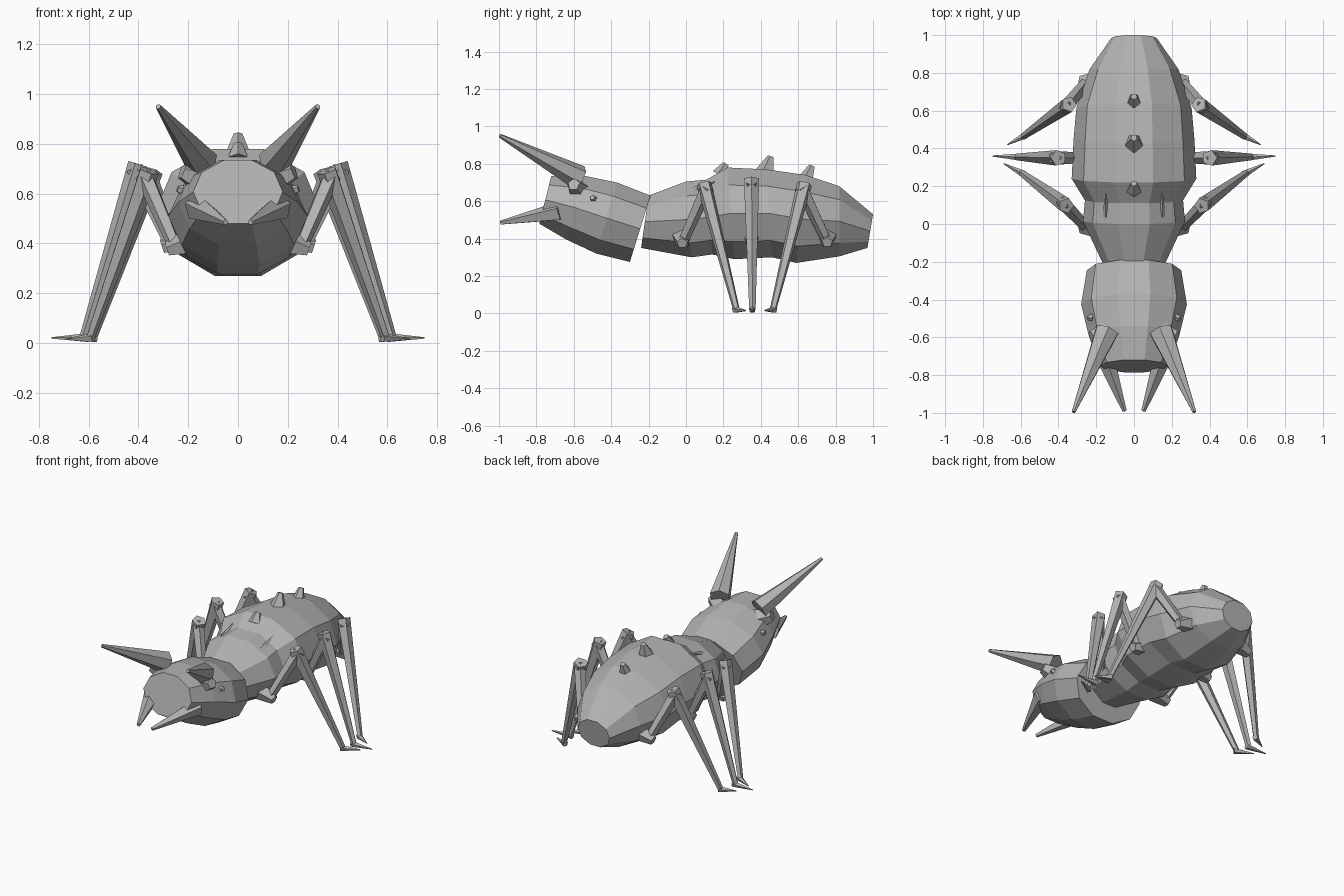
import bpy, bmesh, math
from mathutils import Vector, Matrix

cube = bpy.data.objects.get("Cube")
if cube:
    bpy.data.objects.remove(cube, do_unlink=True)

grey = bpy.data.materials.new("plain grey")
grey.use_nodes = True
COL = (0.45, 0.45, 0.45, 1)
grey.diffuse_color = COL
grey.node_tree.nodes["Principled BSDF"].inputs["Base Color"].default_value = COL


def finish(name, bm, mirror=False):
    bmesh.ops.recalc_face_normals(bm, faces=bm.faces)
    me = bpy.data.meshes.new(name)
    bm.to_mesh(me)
    bm.free()
    me.materials.append(grey)
    ob = bpy.data.objects.new(name, me)
    bpy.context.collection.objects.link(ob)
    if mirror:
        mod = ob.modifiers.new("Mirror", 'MIRROR')
        mod.use_mirror_merge = False
    return ob


def segmented_hull(name, rings, sides=10):
    """Capped tube of ten-sided rings: (top y, top z, bottom y, bottom z, half width)."""
    bm = bmesh.new()
    loops = []
    crest = math.sin(math.radians(72))
    for ty, tz, by, bz, hw in rings:
        mid = Vector((0, (ty + by) / 2, (tz + bz) / 2))
        up = Vector((0, (ty - by) / 2, (tz - bz) / 2)) / crest
        loop = []
        for i in range(sides):
            a = 2 * math.pi * i / sides
            loop.append(bm.verts.new(mid + up * math.sin(a) + Vector((hw * math.cos(a), 0, 0))))
        loops.append(loop)
    for a, b in zip(loops, loops[1:]):
        for i in range(sides):
            j = (i + 1) % sides
            bm.faces.new((a[i], a[j], b[j], b[i]))
    bm.faces.new(loops[0])
    bm.faces.new(loops[-1])
    return finish(name, bm)


def add_taper(bm, p0, p1, r0, r1, sides=5):
    """Tapered prism from p0 to p1."""
    p0, p1 = Vector(p0), Vector(p1)
    d = p1 - p0
    rot = d.to_track_quat('Z', 'Y').to_matrix().to_4x4()
    bmesh.ops.create_cone(bm, cap_ends=True, segments=sides, radius1=r0, radius2=r1,
                          depth=d.length, matrix=Matrix.Translation((p0 + p1) / 2) @ rot)


def taper(name, p0, p1, r0, r1, sides=5, mirror=True):
    bm = bmesh.new()
    add_taper(bm, p0, p1, r0, r1, sides)
    return finish(name, bm, mirror)


# Segmented abdomen
segmented_hull("body", [
    (-0.20, 0.63, -0.24, 0.35, 0.16),
    (0.00, 0.705, 0.03, 0.30, 0.27),
    (0.11, 0.715, 0.14, 0.315, 0.26),
    (0.22, 0.78, 0.26, 0.29, 0.33),
    (0.43, 0.77, 0.46, 0.30, 0.32),
    (0.64, 0.74, 0.59, 0.27, 0.305),
    (0.82, 0.68, 0.82, 0.305, 0.235),
    (1.00, 0.53, 0.97, 0.35, 0.12),
])

# Head with slanted flat face
segmented_hull("head", [
    (-0.19, 0.63, -0.30, 0.275, 0.25),
    (-0.37, 0.70, -0.48, 0.32, 0.28),
    (-0.54, 0.735, -0.64, 0.395, 0.24),
    (-0.72, 0.735, -0.785, 0.48, 0.18),
])

# Horns, their collars, mandibles and eyes
taper("horn", (0.145, -0.57, 0.725), (0.32, -0.995, 0.95), 0.068, 0.011, 6)
taper("horn_collar", (0.13, -0.57, 0.65), (0.225, -0.6, 0.69), 0.07, 0.035)
taper("mandible", (0.165, -0.67, 0.545), (0.05, -0.99, 0.485), 0.055, 0.012)
taper("eye", (0.20, -0.49, 0.605), (0.243, -0.50, 0.62), 0.026, 0.014)

# Back spikes and small ridges
for i, (y, z, ty, tz, r) in enumerate([(0.18, 0.74, 0.215, 0.80, 0.042),
                                       (0.42, 0.74, 0.455, 0.84, 0.060),
                                       (0.64, 0.71, 0.675, 0.79, 0.045)]):
    taper(f"back_spike_{i + 1}", (0, y, z), (0, ty, tz), r, 0.018, 5, False)
taper("back_ridge", (0.15, 0.04, 0.66), (0.15, 0.19, 0.715), 0.015, 0.003, 4)

# Legs: hip, knee, ankle, toe
LEGS = {
    "front": ((0.25, -0.02, 0.38), (0.37, 0.105, 0.66), (0.595, 0.27, 0.02), (0.69, 0.32, 0.015)),
    "middle": ((0.27, 0.35, 0.39), (0.41, 0.35, 0.685), (0.62, 0.355, 0.02), (0.75, 0.36, 0.02)),
    "rear": ((0.25, 0.755, 0.385), (0.355, 0.625, 0.66), (0.585, 0.465, 0.02), (0.67, 0.42, 0.015)),
}
for name, pts in LEGS.items():
    hip, knee, ankle, toe = map(Vector, pts)
    out = (knee - hip).normalized()
    down = (ankle - knee).normalized()
    taper(name + "_hip", hip - Vector((0.07, 0, -0.03)), hip + Vector((0.035, 0, -0.005)), 0.06, 0.03)
    taper(name + "_thigh", hip, knee + out * 0.02, 0.028, 0.038)
    taper(name + "_shin", knee - down * 0.035, ankle, 0.043, 0.018)
    taper(name + "_foot", ankle - (toe - ankle) * 0.15, toe, 0.02, 0.003)
